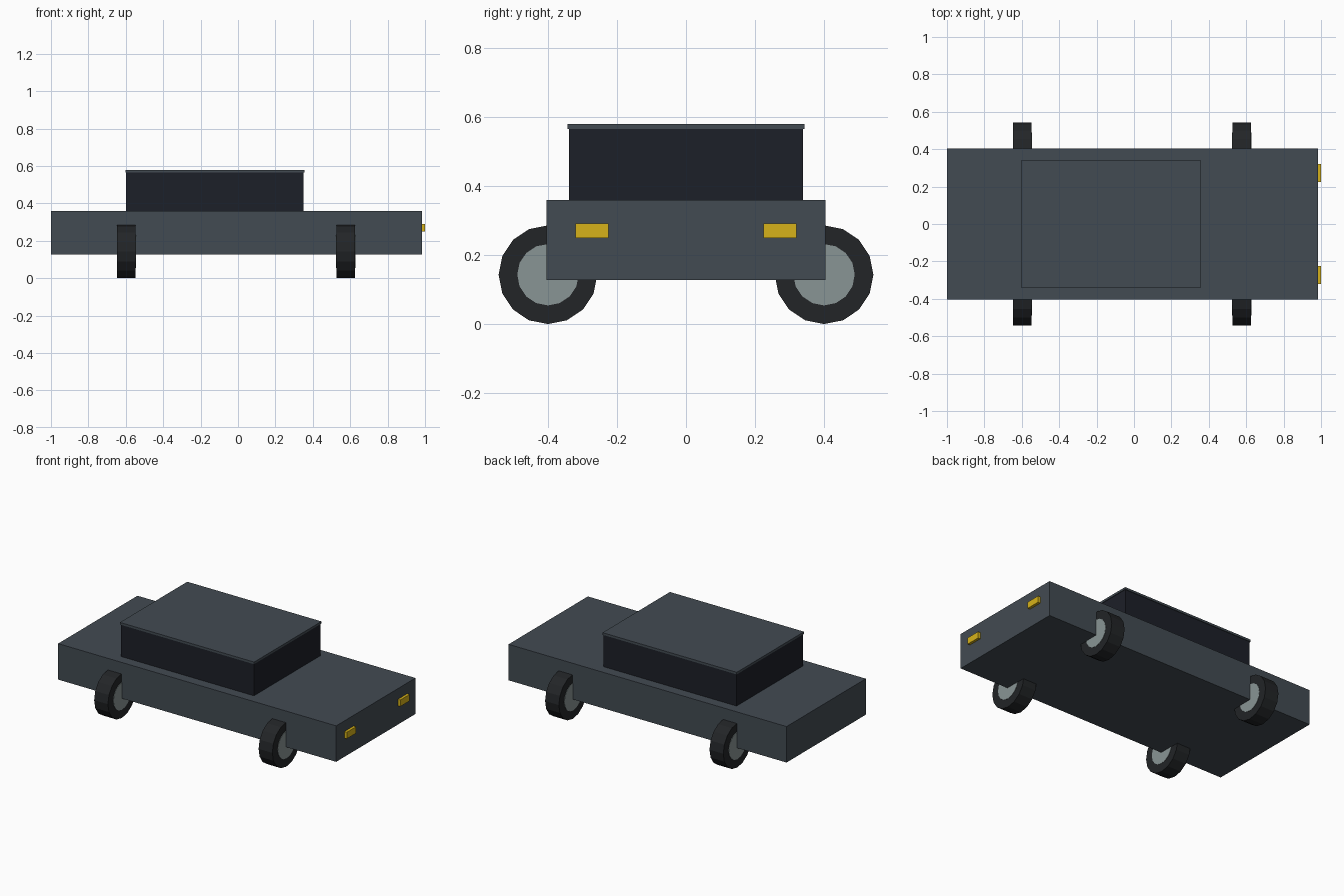
import bpy
from math import pi

if "Cube" in bpy.data.objects:
    bpy.data.objects.remove(bpy.data.objects["Cube"])


def material(name, rgb):
    m = bpy.data.materials.new(name)
    m.diffuse_color = (*rgb, 1)
    m.use_nodes = True
    m.node_tree.nodes["Principled BSDF"].inputs["Base Color"].default_value = m.diffuse_color
    return m


PAINT = material("slate_paint", (0.055, 0.07, 0.085))
GLASS = material("dark_glass", (0.012, 0.014, 0.021))
RUBBER = material("rubber", (0.016, 0.018, 0.02))
METAL = material("hub_metal", (0.25, 0.30, 0.30))
AMBER = material("amber", (0.68, 0.45, 0.01))


def box(name, lo, hi, mat):
    """Axis-aligned box between two corners."""
    bpy.ops.mesh.primitive_cube_add(size=1, location=[(a + b) / 2 for a, b in zip(lo, hi)])
    ob = bpy.context.object
    ob.name = name
    ob.scale = [b - a for a, b in zip(lo, hi)]
    bpy.ops.object.transform_apply(location=False, rotation=False, scale=True)
    ob.data.materials.append(mat)


def disc(name, x, y, radius, width, mat):
    """Low-poly cylinder with its axis along x."""
    bpy.ops.mesh.primitive_cylinder_add(vertices=16, radius=radius, depth=width,
                                        location=(x, y, 0.143), rotation=(0, pi / 2, 0))
    ob = bpy.context.object
    ob.name = name
    ob.data.materials.append(mat)


# Body, cabin and thin roof
box("body", (-1.0, -0.404, 0.128), (0.983, 0.404, 0.36), PAINT)
box("cabin", (-0.598, -0.339, 0.36), (0.351, 0.339, 0.566), GLASS)
box("roof", (-0.602, -0.343, 0.566), (0.355, 0.343, 0.58), PAINT)

for side, s in (("right", -1), ("left", 1)):
    # Headlights on the +x end
    y0, y1 = sorted((s * 0.225, s * 0.32))
    box(f"{side}_headlight", (0.97, y0, 0.249), (1.0, y1, 0.291), AMBER)
    # Wheels with hubs showing on both faces
    for end, x in (("rear", -0.597), ("front", 0.576)):
        disc(f"{end}_{side}_tyre", x, s * 0.4, 0.143, 0.098, RUBBER)
        disc(f"{end}_{side}_hub", x, s * 0.4, 0.089, 0.102, METAL)
